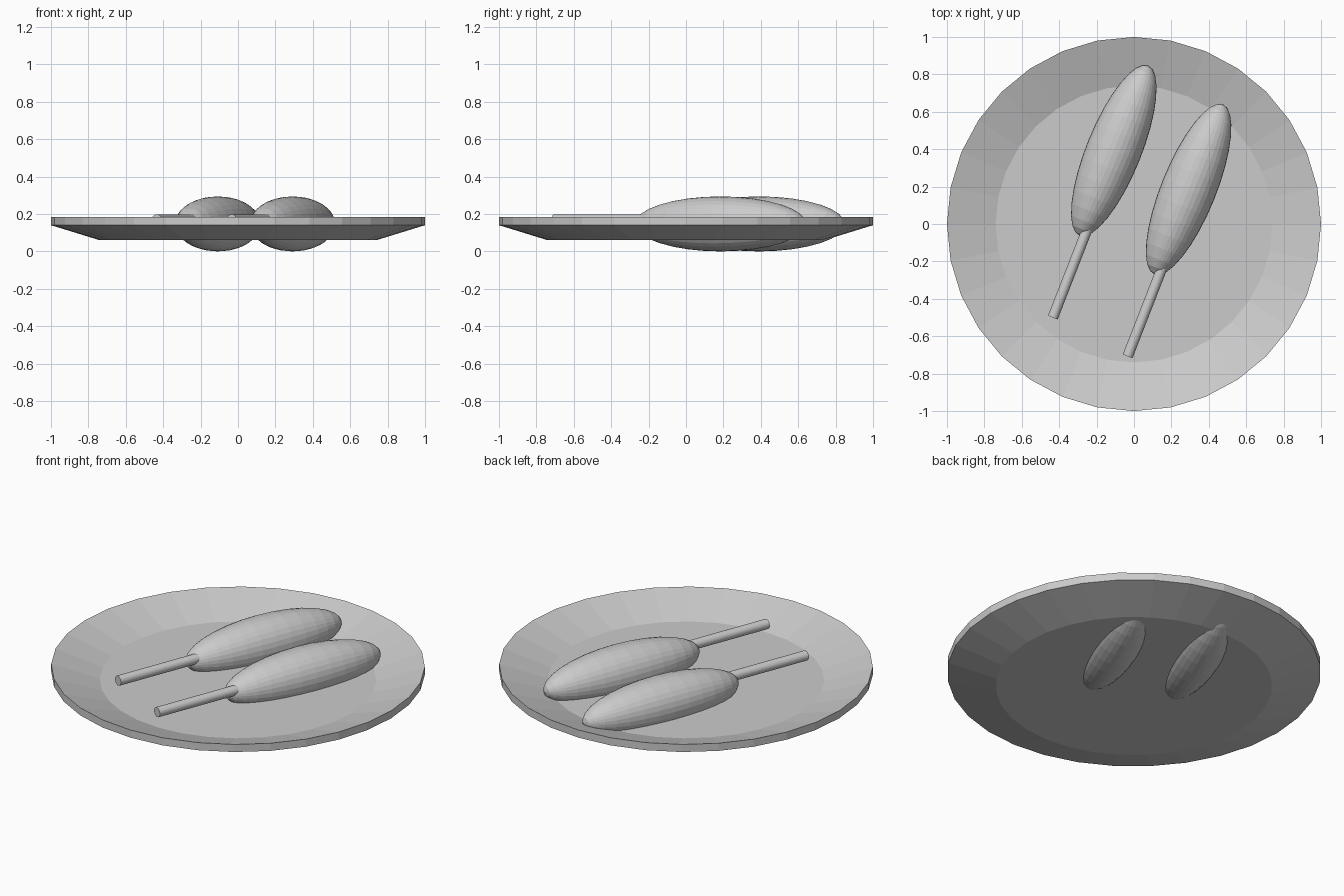
import bpy, bmesh, math
from mathutils import Matrix, Vector

cube = bpy.data.objects.get("Cube")
if cube:
    bpy.data.objects.remove(cube, do_unlink=True)

# Single plain grey for every part
GREY = (0.6, 0.6, 0.6, 1)
grey = bpy.data.materials.new("plain grey")
grey.diffuse_color = GREY
grey.use_nodes = True
grey.node_tree.nodes["Principled BSDF"].inputs["Base Color"].default_value = GREY


def finish(bm, name):
    bmesh.ops.recalc_face_normals(bm, faces=bm.faces)
    mesh = bpy.data.meshes.new(name)
    bm.to_mesh(mesh)
    bm.free()
    mesh.materials.append(grey)
    obj = bpy.data.objects.new(name, mesh)
    bpy.context.collection.objects.link(obj)
    return obj


def lying_along(angle, centre):
    """Lay the local z axis down, pointing at +y turned towards +x."""
    return (Matrix.Translation(centre) @ Matrix.Rotation(-angle, 4, "Z")
            @ Matrix.Rotation(-math.pi / 2, 4, "X"))


# Plate: revolved rings of (radius, height) from underside to recessed floor
def plate(profile, sides=32):
    bm = bmesh.new()
    rings = []
    for r, z in profile:
        turns = [2 * math.pi * i / sides for i in range(sides)]
        rings.append([bm.verts.new((r * math.cos(a), r * math.sin(a), z)) for a in turns])
    for low, high in zip(rings, rings[1:]):
        for i in range(sides):
            j = (i + 1) % sides
            bm.faces.new((low[i], low[j], high[j], high[i]))
    bm.faces.new(rings[0][::-1])
    bm.faces.new(rings[-1])
    return finish(bm, "plate")


plate([(0.74, 0.06), (1, 0.14), (1, 0.185), (0.74, 0.1)])


# Coated sausage: stretched faceted sphere sunk into the plate
def sausage(name, centre):
    bm = bmesh.new()
    place = lying_along(math.radians(22), centre)
    bmesh.ops.create_uvsphere(bm, u_segments=32, v_segments=16, radius=1,
                              matrix=place @ Matrix.Diagonal((0.147, 0.147, 0.49, 1)))
    finish(bm, name)


# Stick: thin rod from its free end into the sausage
def stick(name, end, length=0.62):
    bm = bmesh.new()
    angle = math.radians(21.3)
    middle = end + Vector((math.sin(angle), math.cos(angle), 0)) * length / 2
    bmesh.ops.create_cone(bm, cap_ends=True, segments=32, radius1=0.028, radius2=0.028,
                          depth=length, matrix=lying_along(angle, middle))
    finish(bm, name)


for side, shift in (("right", Vector((0, 0, 0))), ("left", Vector((0.4, -0.207, 0)))):
    sausage(side + "_sausage", Vector((-0.108, 0.392, 0.147)) + shift)
    stick(side + "_stick", Vector((-0.434, -0.5, 0.17)) + shift)
